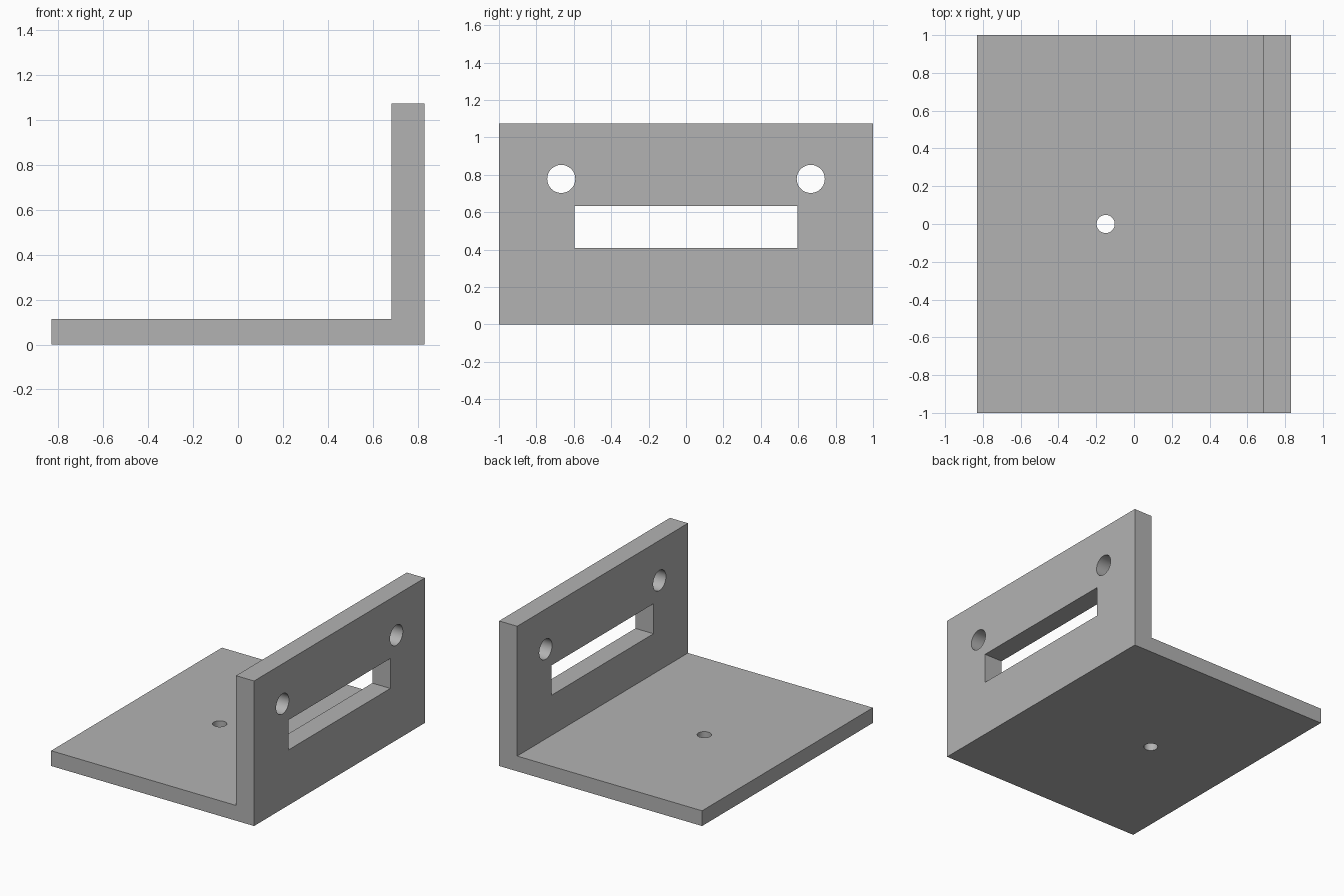
import bpy
import bmesh
from math import pi, radians
from mathutils import Matrix, Vector

default = bpy.data.objects.get("Cube")
if default:
    bpy.data.objects.remove(default, do_unlink=True)

LEFT, RIGHT, WALL_X = -0.832, 0.832, 0.684
BASE_Z, TOP_Z = 0.113, 1.075

# Material
grey = bpy.data.materials.new("mid grey")
grey.use_nodes = True
colour = (0.45, 0.45, 0.45, 1)
grey.diffuse_color = colour
grey.node_tree.nodes["Principled BSDF"].inputs["Base Color"].default_value = colour


def make_object(name, bm):
    bmesh.ops.recalc_face_normals(bm, faces=bm.faces)
    mesh = bpy.data.meshes.new(name)
    bm.to_mesh(mesh)
    bm.free()
    mesh.materials.append(grey)
    obj = bpy.data.objects.new(name, mesh)
    bpy.context.collection.objects.link(obj)
    return obj


def round_cutter(name, location, radius, axis):
    bm = bmesh.new()
    turn = Matrix.Rotation(pi / 2, 4, "Y") if axis == "X" else Matrix()
    bmesh.ops.create_cone(bm, cap_ends=True, segments=64, radius1=radius,
                          radius2=radius, depth=0.4,
                          matrix=Matrix.Translation(location) @ turn)
    return make_object(name, bm)


def box_cutter(name, location, size):
    bm = bmesh.new()
    bmesh.ops.create_cube(bm, size=1, matrix=Matrix.Translation(location)
                          @ Matrix.Diagonal((*size, 1)))
    return make_object(name, bm)


# L-shaped bracket, extruded from its side profile
profile = [(LEFT, 0), (RIGHT, 0), (RIGHT, TOP_Z),
           (WALL_X, TOP_Z), (WALL_X, BASE_Z), (LEFT, BASE_Z)]
bm = bmesh.new()
face = bm.faces.new([bm.verts.new((x, -1, z)) for x, z in profile])
end = bmesh.ops.extrude_face_region(bm, geom=[face])["geom"]
bmesh.ops.translate(bm, vec=Vector((0, 2, 0)),
                    verts=[v for v in end if isinstance(v, bmesh.types.BMVert)])
bracket = make_object("angle_bracket", bm)

# Slot and mounting holes in the wall, one hole in the base
wall_mid = (WALL_X + RIGHT) / 2
cutters = [
    box_cutter("slot_cutter", (wall_mid, 0, 0.521), (0.4, 1.192, 0.222)),
    round_cutter("base_hole_cutter", (-0.15, 0, BASE_Z / 2), 0.048, "Z"),
]
for side, y in (("front", -0.667), ("back", 0.667)):
    cutters.append(round_cutter(side + "_hole_cutter", (wall_mid, y, 0.778), 0.075, "X"))

bpy.context.view_layer.objects.active = bracket
bracket.select_set(True)
for cutter in cutters:
    cutter.hide_render = True
    cut = bracket.modifiers.new(cutter.name, "BOOLEAN")
    cut.operation = "DIFFERENCE"
    cut.solver = "EXACT"
    cut.object = cutter
    bpy.ops.object.modifier_apply(modifier=cut.name)
    bpy.data.objects.remove(cutter, do_unlink=True)

# Smooth hole walls, crisp edges
bpy.ops.object.shade_smooth_by_angle(angle=radians(30))
